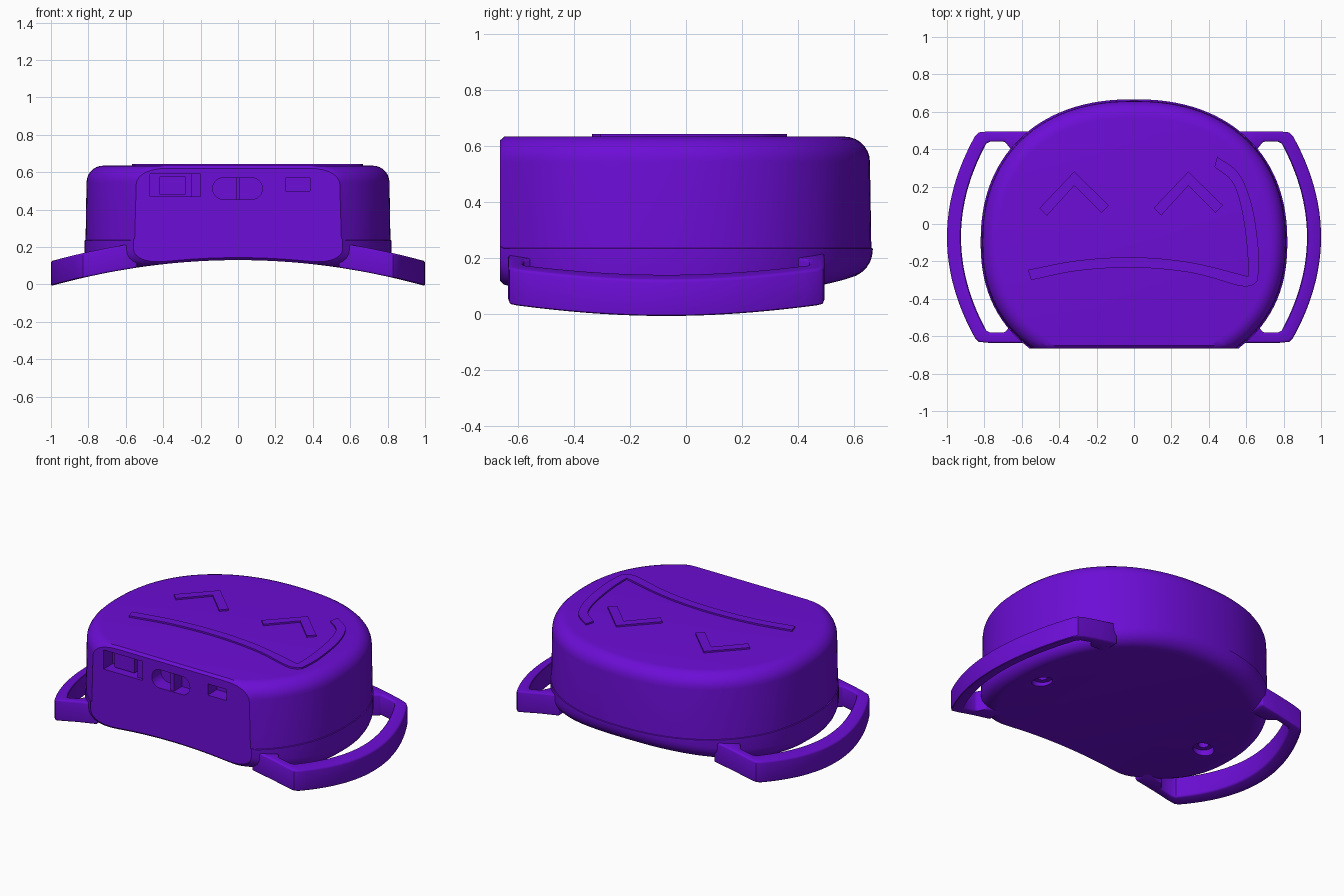
import bpy, bmesh, math
from mathutils import Matrix, Vector

cube = bpy.data.objects.get("Cube")
if cube:
    bpy.data.objects.remove(cube)

purple = bpy.data.materials.new("purple plastic")
purple.use_nodes = True
purple.diffuse_color = (0.15, 0.004, 0.67, 1)
purple.node_tree.nodes["Principled BSDF"].inputs["Base Color"].default_value = purple.diffuse_color

TOP, SEAM, FRONT = 0.635, 0.235, -0.665


def underside(x):
    return 0.13 - 0.138 * x * x


def finish(name, bm, smooth=True):
    bmesh.ops.recalc_face_normals(bm, faces=bm.faces)
    mesh = bpy.data.meshes.new(name)
    bm.to_mesh(mesh)
    bm.free()
    ob = bpy.data.objects.new(name, mesh)
    bpy.context.collection.objects.link(ob)
    mesh.materials.append(purple)
    if smooth:
        shade(ob)
    return ob


def activate(ob):
    bpy.ops.object.select_all(action='DESELECT')
    ob.select_set(True)
    bpy.context.view_layer.objects.active = ob


def shade(ob):
    activate(ob)
    bpy.ops.object.shade_smooth_by_angle(angle=math.radians(32))


def box(name, x0, x1, y0, y1, z0, z1, round_ends=0):
    bm = bmesh.new()
    size = Vector((x1 - x0, y1 - y0, z1 - z0))
    mid = Vector((x0 + x1, y0 + y1, z0 + z1)) / 2
    bmesh.ops.create_cube(bm, size=1, matrix=Matrix.Translation(mid) @ Matrix.Diagonal((*size, 1)))
    if round_ends:
        along_y = [e for e in bm.edges if abs(e.verts[0].co.y - e.verts[1].co.y) > size.y / 2]
        bmesh.ops.bevel(bm, geom=along_y, offset=round_ends, segments=8, profile=0.5, affect='EDGES')
    return finish(name, bm, False)


def disc(name, x, y, z, r0, r1, depth):
    bm = bmesh.new()
    bmesh.ops.create_cone(bm, cap_ends=True, segments=32, radius1=r0, radius2=r1, depth=depth,
                          matrix=Matrix.Translation((x, y, z)))
    return finish(name, bm, False)


def cut(ob, cutter):
    mod = ob.modifiers.new("cut", 'BOOLEAN')
    mod.object, mod.operation, mod.solver = cutter, 'DIFFERENCE', 'EXACT'
    activate(ob)
    bpy.ops.object.modifier_apply(modifier=mod.name)
    bpy.data.objects.remove(cutter)


def band(name, side_a, side_b, low, high, bevel=0):
    """Solid strip between two matching edge lines."""
    bm = bmesh.new()
    rows = [[bm.verts.new((x, y, f(x))) for (x, y), f in ((a, low), (b, low), (b, high), (a, high))]
            for a, b in zip(side_a, side_b)]
    for r, s in zip(rows, rows[1:]):
        for k in range(4):
            bm.faces.new((r[k], r[(k + 1) % 4], s[(k + 1) % 4], s[k]))
    bm.faces.new(rows[0])
    bm.faces.new(rows[-1])
    ob = finish(name, bm, not bevel)
    if bevel:
        mod = ob.modifiers.new("soft edges", 'BEVEL')
        mod.width, mod.segments, mod.limit_method = bevel, 3, 'ANGLE'
        mod.angle_limit = math.radians(40)
        activate(ob)
        bpy.ops.object.modifier_apply(modifier=mod.name)
        shade(ob)
    return ob


# Rounded case: superellipse outline lofted through rounded edges
N = 112


def outline(i):
    t = 2 * math.pi * i / N
    c, s = math.cos(t), math.sin(t)
    p = 2 / 2.25
    x = 0.82 * math.copysign(abs(c) ** p, c)
    y = (0.767 if s > 0 else 0.72) * math.copysign(abs(s) ** p, s) - 0.1
    return Vector((x, y))


points = [outline(i) for i in range(N)]
normals = []
for i in range(N):
    d = points[(i + 1) % N] - points[i - 1]
    normals.append(Vector((d.y, -d.x)).normalized())

steps = [math.pi / 2 * k / 7 for k in range(8)]
low_rows = [(0.1 * (1 - math.sin(a)), 0.1 * (1 - math.cos(a))) for a in steps]
top_rows = [(0.01 + 0.09 * (1 - math.cos(a)), TOP - 0.09 * (1 - math.sin(a))) for a in steps]

bm = bmesh.new()
rings = []


def add_ring(inset, height):
    ring = []
    for p, n in zip(points, normals):
        q = p - n * inset
        ring.append(bm.verts.new((q.x, q.y, height(q.x))))
    rings.append(ring)


for inset, rise in low_rows:
    add_ring(inset, lambda x: underside(x) + rise)
add_ring(0, lambda x: SEAM)
add_ring(0.005, lambda x: SEAM + 0.002)
for inset, z in top_rows:
    add_ring(inset, lambda x: z)
for lower, upper in zip(rings, rings[1:]):
    for i in range(N):
        j = (i + 1) % N
        bm.faces.new((lower[i], lower[j], upper[j], upper[i]))
bm.faces.new(rings[-1])
base = rings[0]
for i in range(N // 2):
    corners = [base[i], base[i + 1], base[(N - i - 1) % N], base[(N - i) % N]]
    bm.faces.new(list(dict.fromkeys(corners)))

# Flat front with a narrow chamfer
cut_geom = bmesh.ops.bisect_plane(bm, geom=bm.verts[:] + bm.edges[:] + bm.faces[:], dist=1e-5,
                                  plane_co=(0, FRONT + 0.015, 0), plane_no=(0, -1, 0), clear_outer=True)
rim = [e for e in cut_geom["geom_cut"] if isinstance(e, bmesh.types.BMEdge) and e.is_boundary]
front_edges = bmesh.ops.extrude_edge_only(bm, edges=rim)["geom"]
for v in [g for g in front_edges if isinstance(g, bmesh.types.BMVert)]:
    v.co = (v.co.x * 0.97, FRONT, 0.375 + (v.co.z - 0.375) * 0.945)
bmesh.ops.holes_fill(bm, edges=[e for e in bm.edges if e.is_boundary], sides=0)
case = finish("case", bm, False)

# Front openings
BACK = FRONT + 0.09
cut(case, box("port_cutter", -0.47, -0.2, FRONT - 0.1, BACK, 0.47, 0.59))
cut(case, box("switch_cutter", -0.135, 0.13, FRONT - 0.1, BACK, 0.455, 0.57, 0.056))
cut(case, box("small_port_cutter", 0.255, 0.385, FRONT - 0.1, BACK, 0.5, 0.57))

# Countersunk mounting holes underneath
for x in (-0.6, 0.6):
    z = underside(x)
    cut(case, disc("recess_cutter", x, -0.1, z - 0.03, 0.06, 0.06, 0.12))
    cut(case, disc("hole_cutter", x, -0.1, z, 0.03, 0.03, 0.24))
shade(case)

# Parts inside the front openings
box("port_socket", -0.42, -0.28, FRONT + 0.035, BACK + 0.01, 0.482, 0.577)
box("port_tab", -0.25, -0.2, FRONT + 0.02, BACK + 0.01, 0.46, 0.6)
box("switch_lever", -0.012, 0.012, FRONT + 0.01, BACK + 0.01, 0.45, 0.58)

# Strap loops, curved to follow the underside
MID = -0.07
outer = [(0.54, 0.565), (0.66, 0.565), (0.7, 0.565), (0.78, 0.565), (0.83, 0.56)]
inner = [(0.54, 0.45), (0.655, 0.465), (0.69, 0.51), (0.77, 0.51), (0.79, 0.5)]
arc = [1 - k / 12 for k in range(25)]
flip = lambda line: [(x, -y) for x, y in reversed(line)]
outer = outer + [(1 - 0.15 * s * s, 0.54 * s) for s in arc] + flip(outer)
inner = inner + [(0.925 - 0.125 * s * s, 0.48 * s) for s in arc] + flip(inner)
for name, side in (("left_strap_loop", 1), ("right_strap_loop", -1)):
    place = lambda line: [(x * side, y + MID) for x, y in line]
    band(name, place(outer), place(inner), lambda x: underside(x),
         lambda x: underside(x) + 0.132, bevel=0.01)

# Raised face on the top
floor, crest = (lambda x: TOP - 0.005), (lambda x: TOP + 0.01)
for name, x in (("right_eye", -0.32), ("left_eye", 0.29)):
    band(name, [(x - 0.185, 0.085), (x, 0.28), (x + 0.185, 0.1)],
         [(x - 0.145, 0.045), (x, 0.205), (x + 0.147, 0.06)], floor, crest)


def smooth_line(pts, n=8):
    """Catmull-Rom line through the points."""
    p = [Vector(q) for q in pts]
    p = [2 * p[0] - p[1]] + p + [2 * p[-1] - p[-2]]
    line = []
    for a, b, c, d in zip(p, p[1:], p[2:], p[3:]):
        for k in range(n):
            t = k / n
            line.append((b * 2 + (c - a) * t + (a * 2 - b * 5 + c * 4 - d) * t * t
                         + (b * 3 - a - c * 3 + d) * t ** 3) / 2)
    return line + [p[-2]]


lip_in = smooth_line([(-0.567, -0.245), (-0.3, -0.195), (0, -0.178), (0.3, -0.205), (0.61, -0.28)])
lip_out = smooth_line([(-0.55, -0.3), (-0.3, -0.25), (0, -0.233), (0.3, -0.26), (0.56, -0.33)])
cheek_in = smooth_line([(0.61, -0.28), (0.605, -0.13), (0.575, 0.08), (0.525, 0.225), (0.43, 0.305)])
cheek_out = smooth_line([(0.665, -0.28), (0.665, -0.13), (0.63, 0.1), (0.56, 0.27), (0.445, 0.36)])
corner = [(0.6, -0.335), (0.64, -0.325), (0.66, -0.305)]
band("mouth", lip_in + [(0.61, -0.28 + 0.0005 * k) for k in range(3)] + cheek_in[1:],
     lip_out + corner + cheek_out[1:], floor, crest)
